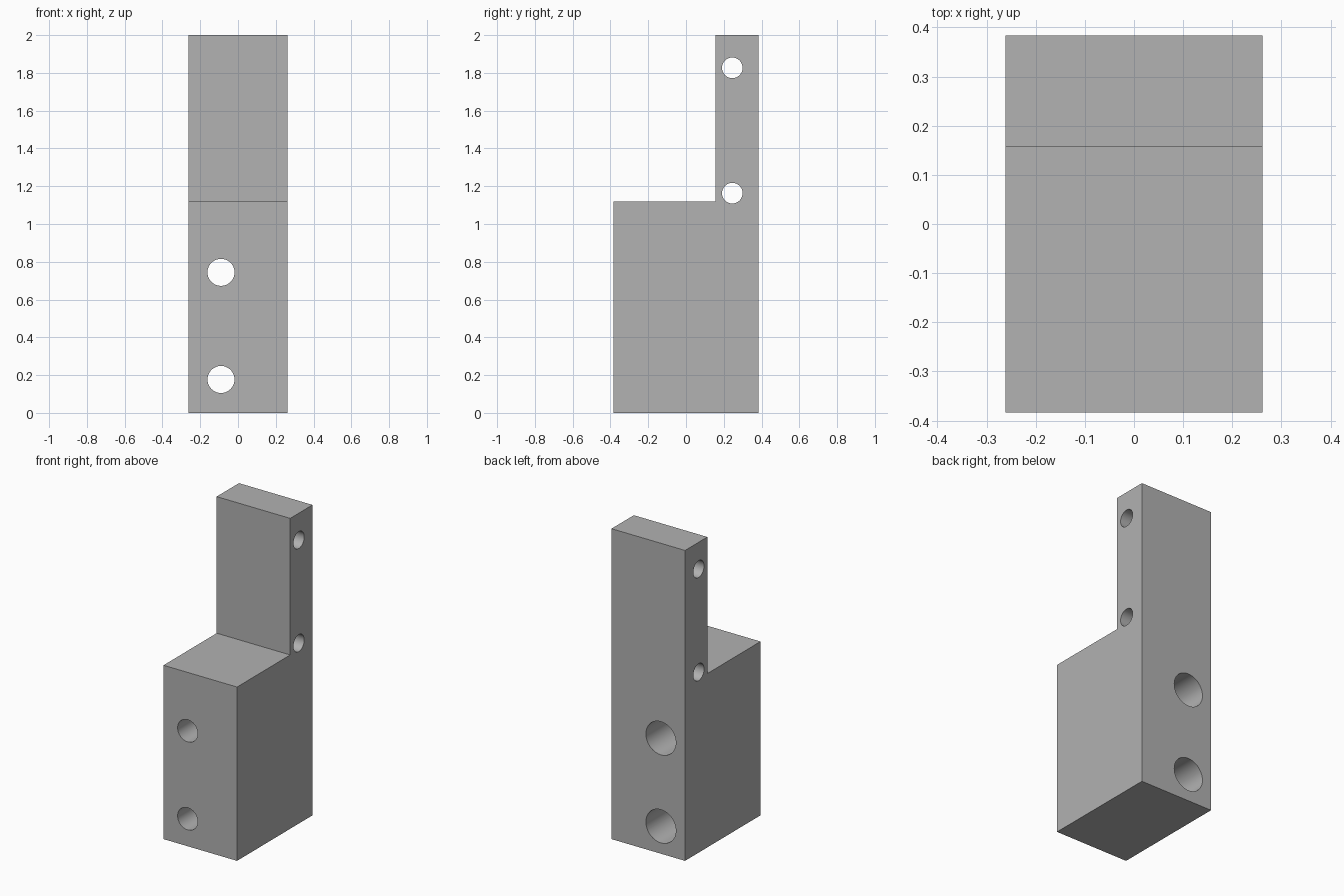
import bpy
import bmesh
import math

if "Cube" in bpy.data.objects:
    bpy.data.objects.remove(bpy.data.objects["Cube"], do_unlink=True)

HALF_X, HALF_Y, TOP = 0.262, 0.384, 2.0
STEP_Y, STEP_Z = 0.157, 1.12
BORE_DEPTH = 0.4

grey = bpy.data.materials.new("plain grey")
grey.use_nodes = True
colour = (0.445, 0.445, 0.445, 1)
grey.diffuse_color = colour
grey.node_tree.nodes["Principled BSDF"].inputs["Base Color"].default_value = colour

# L-shaped block, its side profile extruded across the width
profile = [(-HALF_Y, 0), (HALF_Y, 0), (HALF_Y, TOP), (STEP_Y, TOP),
           (STEP_Y, STEP_Z), (-HALF_Y, STEP_Z)]
bm = bmesh.new()
side = bm.faces.new([bm.verts.new((-HALF_X, y, z)) for y, z in profile])
extruded = bmesh.ops.extrude_face_region(bm, geom=[side])
moved = [v for v in extruded["geom"] if isinstance(v, bmesh.types.BMVert)]
bmesh.ops.translate(bm, verts=moved, vec=(2 * HALF_X, 0, 0))
bmesh.ops.recalc_face_normals(bm, faces=bm.faces)
mesh = bpy.data.meshes.new("mounting_block")
bm.to_mesh(mesh)
bm.free()
block = bpy.data.objects.new("mounting_block", mesh)
bpy.context.collection.objects.link(block)
mesh.materials.append(grey)


def drill(location, radius, depth, rotation):
    """Cut a round hole centred on location."""
    bpy.ops.mesh.primitive_cylinder_add(vertices=64, radius=radius, depth=depth,
                                        location=location, rotation=rotation)
    cutter = bpy.context.object
    cutter.name = "hole_cutter"
    cutter.hide_render = True
    cutter.data.materials.append(grey)
    bpy.ops.object.select_all(action="DESELECT")
    block.select_set(True)
    bpy.context.view_layer.objects.active = block
    cut = block.modifiers.new("hole", "BOOLEAN")
    cut.operation = "DIFFERENCE"
    cut.solver = "EXACT"
    cut.object = cutter
    bpy.ops.object.modifier_apply(modifier=cut.name)
    bpy.data.objects.remove(cutter, do_unlink=True)


along_y = (math.pi / 2, 0, 0)
along_x = (0, math.pi / 2, 0)

# Front-to-back bolt holes, counterbored from the back
for z in (0.177, 0.744):
    drill((-0.09, 0, z), 0.0715, 1, along_y)
    drill((-0.09, HALF_Y, z), 0.107, 2 * BORE_DEPTH, along_y)

# Cross holes through the upright
for z in (1.163, 1.827):
    drill((0, 0.245, z), 0.0545, 1, along_x)

bpy.ops.object.shade_smooth_by_angle(angle=math.radians(30))
